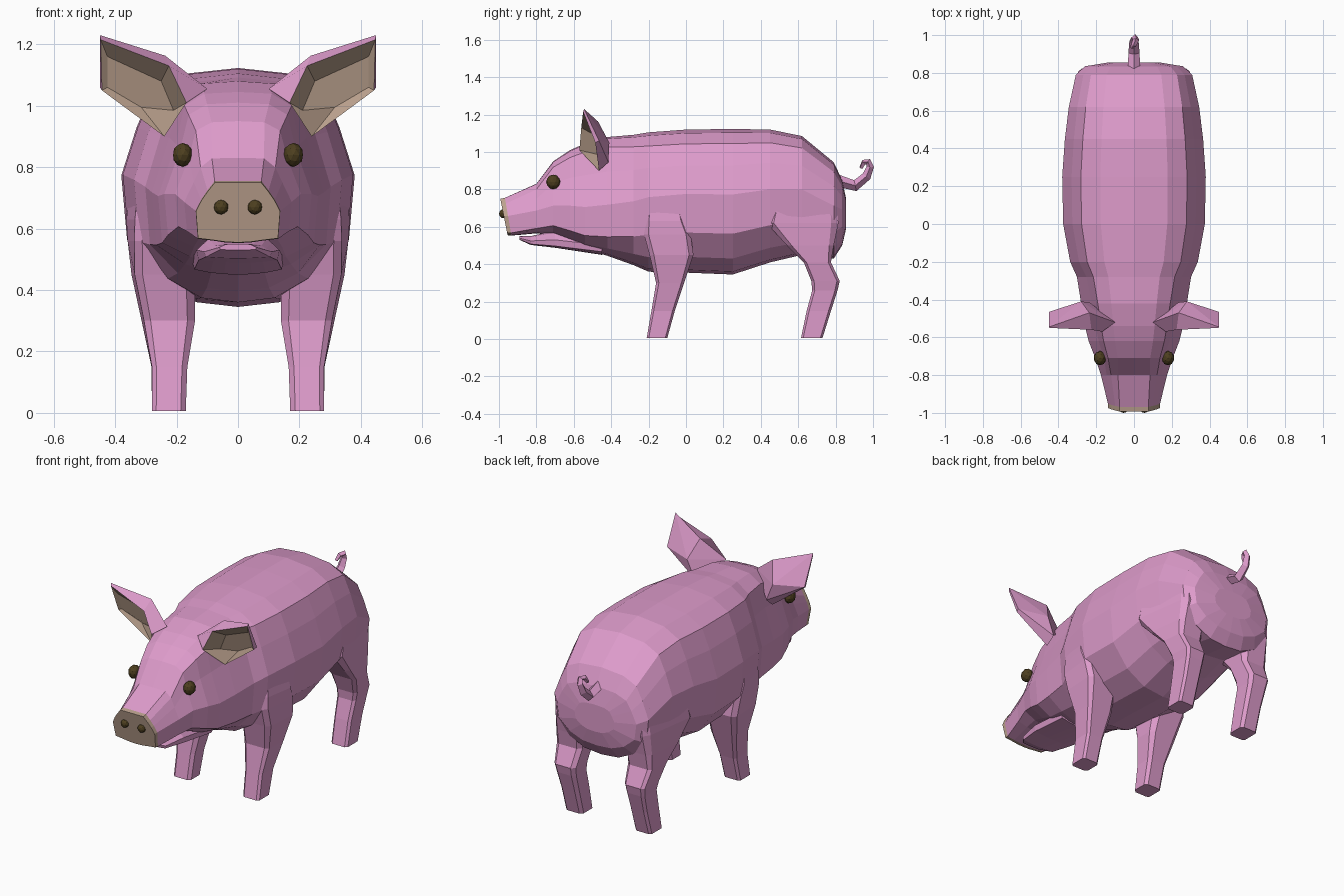
import bpy
import bmesh
from mathutils import Vector

cube = bpy.data.objects.get("Cube")
if cube:
    bpy.data.objects.remove(cube)


def material(name, rgb):
    m = bpy.data.materials.new(name)
    m.use_nodes = True
    m.diffuse_color = (*rgb, 1)
    m.node_tree.nodes["Principled BSDF"].inputs["Base Color"].default_value = (*rgb, 1)
    return m


pink = material("pink skin", (0.73, 0.33, 0.6))
tan = material("tan skin", (0.5, 0.36, 0.27))
dark = material("dark olive", (0.075, 0.05, 0.014))


def finish(bm, name, mats):
    bmesh.ops.recalc_face_normals(bm, faces=bm.faces)
    mesh = bpy.data.meshes.new(name)
    bm.to_mesh(mesh)
    bm.free()
    for m in mats:
        mesh.materials.append(m)
    ob = bpy.data.objects.new(name, mesh)
    bpy.context.collection.objects.link(ob)
    return ob


def bridge(bm, a, b, mat=0):
    n = len(a)
    for i in range(n):
        bm.faces.new((a[i], a[(i + 1) % n], b[(i + 1) % n], b[i])).material_index = mat


def loft(name, rings, mats, rule=None):
    """Skin a row of closed rings and cap both ends."""
    bm = bmesh.new()
    loops = [[bm.verts.new(p) for p in ring] for ring in rings]
    for a, b in zip(loops, loops[1:]):
        bridge(bm, a, b)
    bm.faces.new(loops[0])
    bm.faces.new(loops[-1])
    if rule:
        for f in bm.faces:
            f.material_index = rule(f.calc_center_median())
    return finish(bm, name, mats)


# Half cross-sections as (share of width, share of height): trunk, head, snout
SHAPES = [
    [(0, 1), (.47, .975), (.74, .9), (.87, .75), (1, .55), (.95, .28), (.68, .11), (.36, .02), (0, 0)],
    [(0, 1), (.42, .99), (.67, .92), (.78, .70), (1, .4), (.95, .13), (.6, .05), (.3, .015), (0, 0)],
    [(0, 1), (.55, 1), (.72, .85), (.87, .7), (1, .52), (.95, .07), (.6, .04), (.3, .01), (0, 0)],
]


def section(y, top, bottom, width, kind, shear=0.0):
    i = min(int(kind), 1)
    t = kind - i
    half = []
    for (ax, az), (bx, bz) in zip(SHAPES[i], SHAPES[i + 1]):
        z = bottom + (top - bottom) * (az + (bz - az) * t)
        half.append((width * (ax + (bx - ax) * t), y + shear * (top - z), z))
    return half + [(-x, v, z) for x, v, z in half[-2:0:-1]]


# Trunk, neck and head in one skin, with the snout disc in tan
stations = [
    (-.993, .75, .555, .137, 2, .2), (-.968, .755, .553, .138, 2, .17),
    (-.8, .83, .565, .175, 1.5), (-.71, .95, .555, .205, 1),
    (-.62, 1.01, .515, .24, 1), (-.54, 1.045, .48, .26, 1),
    (-.42, 1.08, .445, .28, .8), (-.28, 1.092, .395, .302, .4),
    (-.2, 1.105, .36, .338, .1), (0, 1.12, .355, .375, 0),
    (.25, 1.123, .345, .38, 0), (.45, 1.12, .41, .366, 0),
    (.62, 1.085, .45, .345, 0), (.79, .945, .43, .308, 0),
    (.835, .85, .5, .26, 0), (.856, .75, .59, .13, 0),
]


def snout_rule(c):
    return 1 if c.y < -.93 else 0


loft("body_and_head", [section(*s) for s in stations], [pink, tan], snout_rule)

# Lower jaw
jaw = [(-.89, .55, .53, .06, 1.5), (-.83, .55, .503, .11, 1.5),
       (-.7, .58, .488, .135, 1.5), (-.45, .58, .45, .15, 1)]
loft("lower_jaw", [section(*s) for s in jaw], [pink])


def leg_ring(side, z, front, back, inner, outer_front, outer_back):
    """Rounded box whose outer side can slant to follow the flank."""
    cy, hy = (front + back) / 2, (back - front) / 2
    ring = []
    for u, v in [(1, -.8), (1, .8), (.75, 1), (-.7, 1), (-1, .7), (-1, -.7), (-.7, -1), (.75, -1)]:
        outer = outer_front + (outer_back - outer_front) * (v + 1) / 2
        ring.append((side * (inner + (outer - inner) * (u + 1) / 2), cy + hy * v, z))
    return ring


# Legs: height, front, back, inner, outer at front, outer at back
front_leg = [
    (.006, -.21, -.1, .17, .28, .28), (.15, -.185, -.06, .165, .28, .282),
    (.3, -.16, -.01, .14, .305, .315), (.45, -.195, .04, .14, .335, .348),
    (.56, -.225, .025, .15, .335, .362), (.63, -.22, -.005, .15, .332, .367),
    (.77, -.2, -.04, .16, .32, .35),
]
hind_leg = [
    (.006, .615, .73, .17, .28, .28), (.15, .645, .775, .168, .282, .28),
    (.26, .675, .81, .165, .29, .288), (.31, .67, .822, .16, .302, .295),
    (.41, .63, .775, .15, .325, .31), (.5, .54, .79, .14, .344, .31),
    (.62, .43, .815, .13, .361, .305), (.77, .47, .8, .15, .35, .29),
]

# Ear outlines: front rim, floor of the hollow, back shell
ear_rim = [(.447, -.55, 1.215), (.225, -.56, 1.13), (.168, -.57, 1.01),
           (.24, -.465, .9), (.443, -.485, 1.05)]
ear_floor = [(.425, -.515, 1.16), (.25, -.47, 1.08), (.21, -.465, .985),
             (.315, -.45, .995), (.425, -.482, 1.06)]
ear_back = [(.45, -.545, 1.23), (.237, -.47, 1.163), (.1, -.52, 1.055),
            (.235, -.415, .945), (.45, -.465, 1.06)]


def ear(name, side):
    bm = bmesh.new()
    rim, floor, back = [[bm.verts.new((side * x, y, z)) for x, y, z in pts]
                        for pts in (ear_rim, ear_floor, ear_back)]
    bridge(bm, rim, floor, 1)
    bm.faces.new(floor).material_index = 1
    bridge(bm, rim, back)
    # Raised ridge on the back of the ear
    ridge = bm.verts.new((side * .28, -.41, 1.05))
    for i in range(len(back)):
        bm.faces.new((back[i], back[(i + 1) % len(back)], ridge))
    finish(bm, name, [pink, tan])


def bead(name, centre, size):
    bm = bmesh.new()
    bmesh.ops.create_icosphere(bm, subdivisions=2, radius=1)
    for v in bm.verts:
        v.co = Vector(centre) + Vector(a * b for a, b in zip(v.co, size))
    finish(bm, name, [dark])


for label, side in (("left", 1), ("right", -1)):
    loft("front_leg_" + label, [leg_ring(side, *r) for r in front_leg], [pink])
    loft("hind_leg_" + label, [leg_ring(side, *r) for r in hind_leg], [pink])
    ear("ear_" + label, side)
    bead("eye_" + label, (side * .18, -.71, .84), (.033, .038, .039))
    bead("nostril_" + label, (side * .055, -.978, .67), (.024, .022, .024))

# Curly tail: position and thickness along the path
tail_path = [
    (0, .8, .85, 1), (0, .905, .82, .9), (0, .965, .87, .75), (.005, .985, .92, .6),
    (.01, .975, .948, .5), (0, .95, .945, .45), (-.012, .935, .915, .3),
]
curve = bpy.data.curves.new("tail", "CURVE")
curve.dimensions = "3D"
curve.bevel_depth = .033
curve.bevel_resolution = 0
curve.use_fill_caps = True
spline = curve.splines.new("POLY")
spline.points.add(len(tail_path) - 1)
for point, (x, y, z, r) in zip(spline.points, tail_path):
    point.co = (x, y, z, 1)
    point.radius = r
spline.use_smooth = False
curve.materials.append(pink)
bpy.context.collection.objects.link(bpy.data.objects.new("tail", curve))
